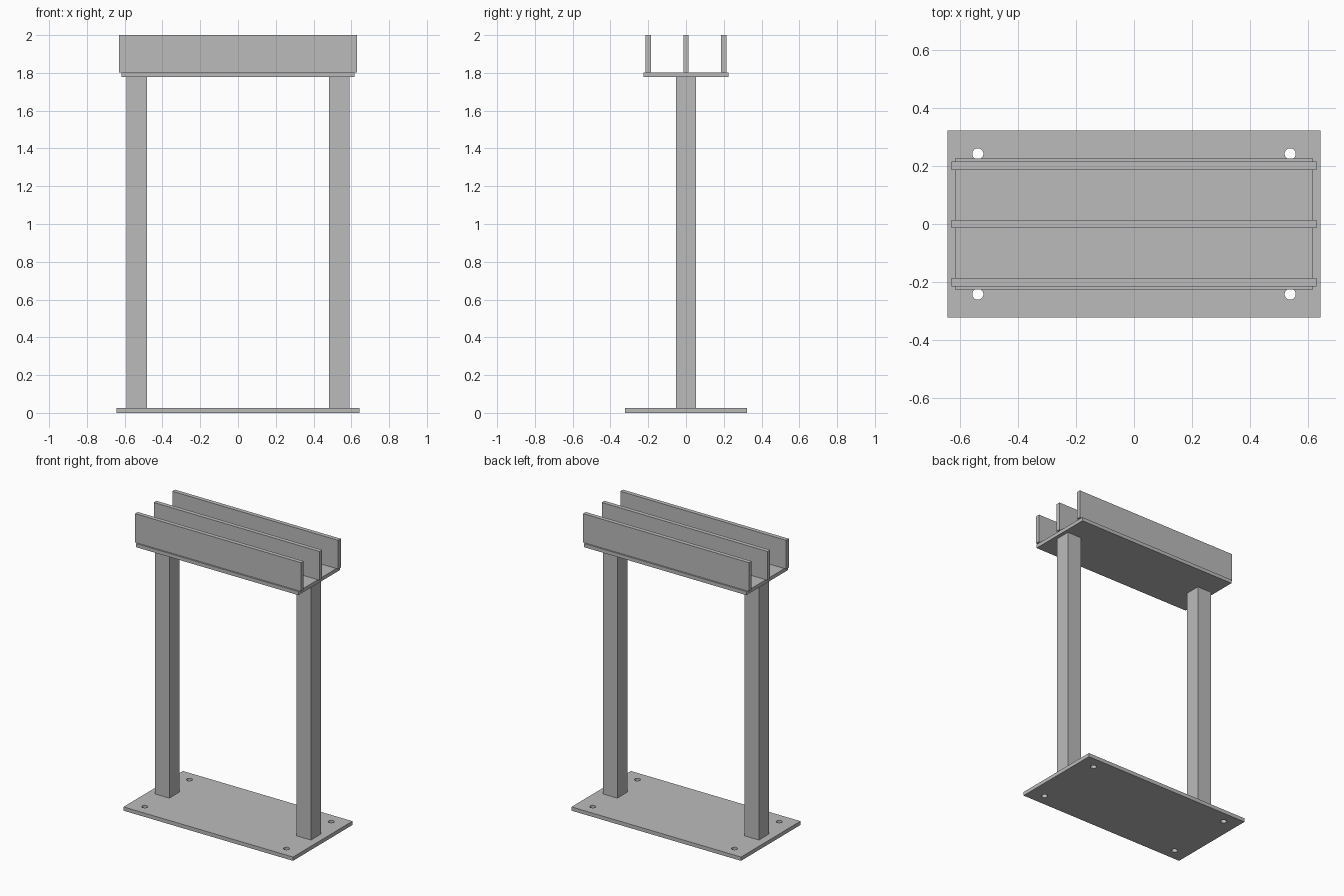
import bpy
import bmesh
from mathutils import Matrix, Vector

default = bpy.data.objects.get("Cube")
if default:
    bpy.data.objects.remove(default, do_unlink=True)

# One plain steel colour
steel = bpy.data.materials.new("grey_steel")
steel.use_nodes = True
GREY = (0.5, 0.5, 0.5, 1)
steel.diffuse_color = GREY
steel.node_tree.nodes["Principled BSDF"].inputs["Base Color"].default_value = GREY


def finish(name, bm):
    mesh = bpy.data.meshes.new(name)
    bm.to_mesh(mesh)
    bm.free()
    mesh.materials.append(steel)
    obj = bpy.data.objects.new(name, mesh)
    bpy.context.collection.objects.link(obj)
    return obj


def box(name, x, y, half_x, half_y, bottom, top):
    bm = bmesh.new()
    size = Vector((2 * half_x, 2 * half_y, top - bottom))
    place = Matrix.Translation((x, y, (bottom + top) / 2)) @ Matrix.Diagonal(size).to_4x4()
    bmesh.ops.create_cube(bm, size=1, matrix=place)
    return finish(name, bm)


BASE_TOP = 0.026
SHELF_BOTTOM = 1.778
SHELF_TOP = 1.803
HEIGHT = 2.0

# Base plate with a bolt hole near each corner
base = box("base_plate", 0, 0, 0.643, 0.322, 0, BASE_TOP)
bm = bmesh.new()
for x in (-0.538, 0.538):
    for y in (-0.242, 0.242):
        bmesh.ops.create_cone(bm, cap_ends=True, segments=32, radius1=0.019, radius2=0.019,
                              depth=0.2, matrix=Matrix.Translation((x, y, 0)))
cutter = finish("bolt_hole_cutter", bm)
cutter.hide_render = True
holes = base.modifiers.new("bolt_holes", 'BOOLEAN')
holes.operation = 'DIFFERENCE'
holes.solver = 'EXACT'
holes.object = cutter
bpy.context.view_layer.objects.active = base
bpy.ops.object.modifier_apply(modifier=holes.name)
bpy.data.objects.remove(cutter, do_unlink=True)

# Square posts
for side, x in (("right", -0.537), ("left", 0.537)):
    box(side + "_post", x, 0, 0.054, 0.054, BASE_TOP, SHELF_BOTTOM)

# Shelf plate and the three upright rails on it
box("shelf_plate", 0, 0, 0.616, 0.226, SHELF_BOTTOM, SHELF_TOP)
for place, y in (("front", -0.201), ("middle", 0), ("back", 0.201)):
    box(place + "_rail", 0, y, 0.629, 0.0145, SHELF_TOP, HEIGHT)
